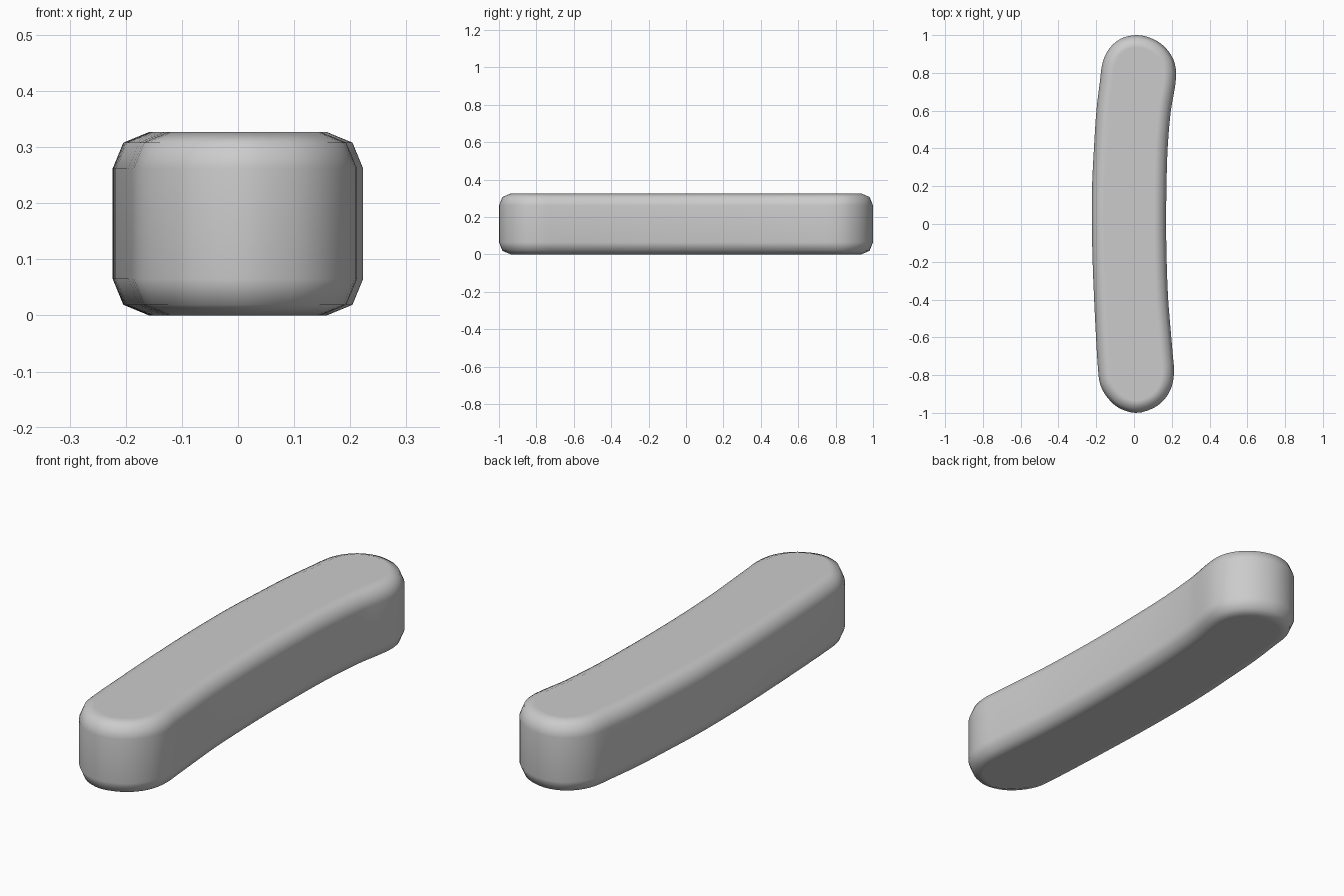
import bpy, bmesh
from mathutils import Vector

if "Cube" in bpy.data.objects:
    bpy.data.objects.remove(bpy.data.objects["Cube"])

# Curved bar outline seen from above, counter-clockwise
OUTLINE = [
    (0.170, 0.0), (0.172, 0.2), (0.178, 0.4), (0.195, 0.6), (0.216, 0.72),
    (0.223, 0.80), (0.209, 0.87), (0.165, 0.935), (0.10, 0.98), (0.015, 1.0),
    (-0.07, 0.981), (-0.13, 0.93), (-0.165, 0.86), (-0.181, 0.75),
    (-0.199, 0.6), (-0.212, 0.4), (-0.222, 0.2), (-0.223, 0.0),
    (-0.219, -0.2), (-0.211, -0.4), (-0.201, -0.6), (-0.191, -0.76),
    (-0.179, -0.85), (-0.14, -0.92), (-0.08, -0.974), (0.01, -1.0),
    (0.10, -0.976), (0.16, -0.93), (0.20, -0.86), (0.212, -0.78),
    (0.206, -0.70), (0.194, -0.56), (0.181, -0.4), (0.173, -0.2),
]
HEIGHT = 0.327
# Rounded rim: (inset, distance from the flat face)
RIM = [(0.065, 0.0), (0.019, 0.019), (0.0, 0.065)]


def smooth_loop(points, steps):
    """Closed centripetal-style spline through the points."""
    p = [Vector(q) for q in points]
    n, out = len(p), []
    for i in range(n):
        a, b, c, d = p[i - 1], p[i], p[(i + 1) % n], p[(i + 2) % n]
        length = (c - b).length
        m0 = (c - a) * length / ((c - b).length + (b - a).length)
        m1 = (d - b) * length / ((d - c).length + (c - b).length)
        for k in range(steps):
            t = k / steps
            out.append(b * (2*t**3 - 3*t**2 + 1) + m0 * (t**3 - 2*t**2 + t)
                       + c * (3*t**2 - 2*t**3) + m1 * (t**3 - t**2))
    return out


loop = smooth_loop(OUTLINE, 3)
n = len(loop)
inward = []
for i in range(n):
    tangent = (loop[(i + 1) % n] - loop[i - 1]).normalized()
    inward.append(Vector((-tangent.y, tangent.x)))

# Stack of rings: lower rim, straight wall, upper rim
levels = RIM + [(inset, HEIGHT - z) for inset, z in reversed(RIM)]
bm = bmesh.new()
rings = [[bm.verts.new((*(v + w * inset), z)) for v, w in zip(loop, inward)]
         for inset, z in levels]
for lo, hi in zip(rings, rings[1:]):
    for i in range(n):
        j = (i + 1) % n
        bm.faces.new((lo[i], lo[j], hi[j], hi[i]))
bm.faces.new(rings[-1])
bm.faces.new(rings[0][::-1])
bmesh.ops.recalc_face_normals(bm, faces=bm.faces)
mesh = bpy.data.meshes.new("curved_bar")
bm.to_mesh(mesh)
bm.free()

bar = bpy.data.objects.new("curved_bar", mesh)
bpy.context.collection.objects.link(bar)
bpy.context.view_layer.objects.active = bar
bar.select_set(True)
bpy.ops.object.shade_smooth()

# Keep the large faces flat in shading
weighted = bar.modifiers.new("weighted_normals", 'WEIGHTED_NORMAL')
weighted.keep_sharp = True
